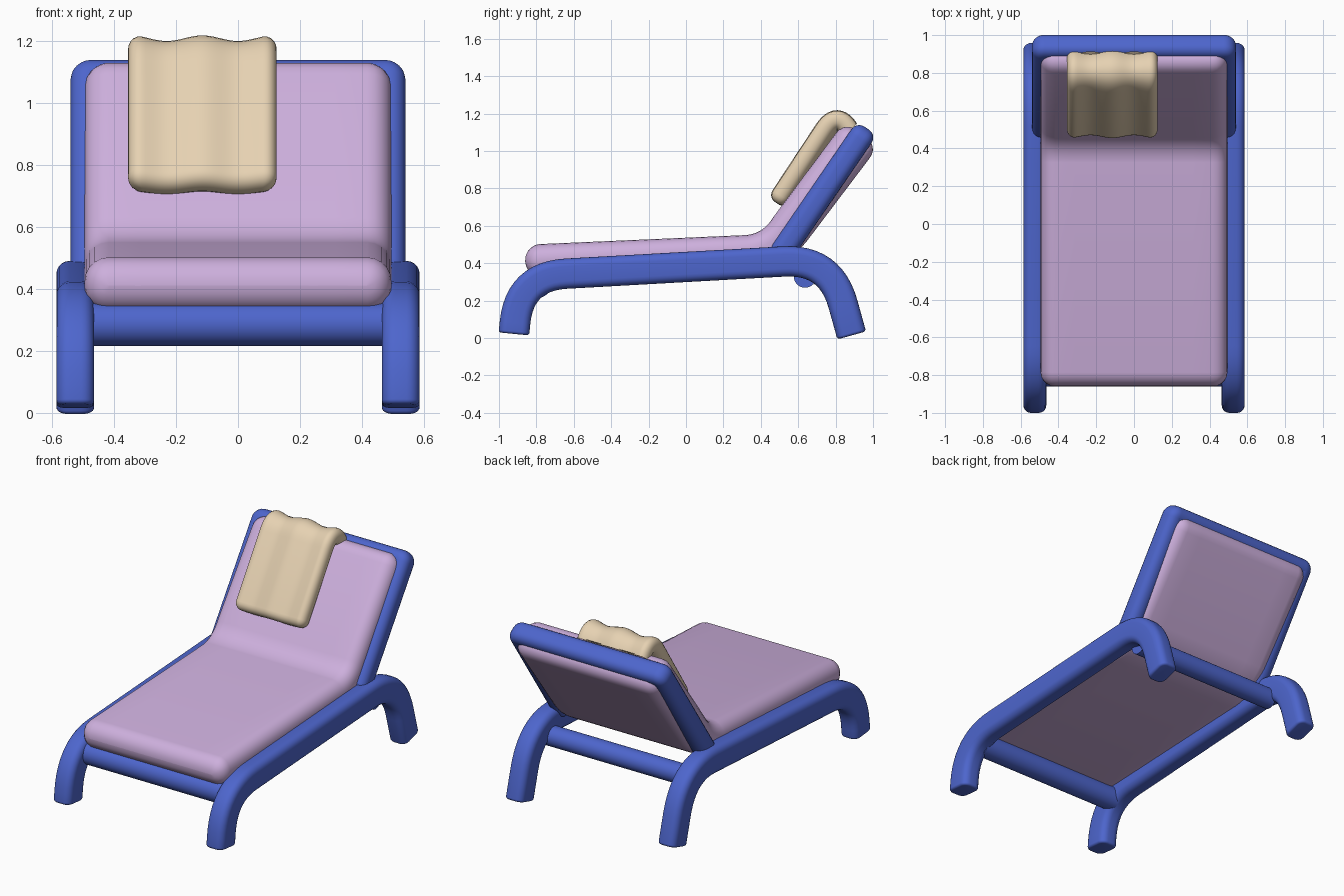
import bpy, bmesh, math
from mathutils import Vector

if "Cube" in bpy.data.objects:
    bpy.data.objects.remove(bpy.data.objects["Cube"])


def material(name, rgb):
    mat = bpy.data.materials.new(name)
    mat.use_nodes = True
    mat.diffuse_color = (*rgb, 1)
    mat.node_tree.nodes["Principled BSDF"].inputs["Base Color"].default_value = (*rgb, 1)
    return mat


BLUE = material("blue frame", (0.075, 0.132, 0.61))
LILAC = material("lilac fabric", (0.61, 0.43, 0.72))
SAND = material("sand towel", (0.79, 0.64, 0.445))

X, Y, Z = Vector((1, 0, 0)), Vector((0, 1, 0)), Vector((0, 0, 1))


def rounded_path(corners, dist, steps=12):
    """Polyline whose inner corners become smooth quadratic bends."""
    pts = [Vector(c) for c in corners]
    out = [pts[0]]
    for prev, corner, nxt in zip(pts, pts[1:], pts[2:]):
        a = corner + (prev - corner).normalized() * dist
        b = corner + (nxt - corner).normalized() * dist
        for i in range(steps + 1):
            t = i / steps
            out.append(a * (1 - t) ** 2 + corner * 2 * t * (1 - t) + b * t * t)
    return out + [pts[-1]]


def rounded_section(w, h, r, cuts, arc=5):
    """Rounded rectangle; the two long sides get extra cuts."""
    r = max(r, 0.002)
    pts = []
    for k, (sx, sy) in enumerate(((1, 1), (-1, 1), (-1, -1), (1, -1))):
        cx, cy = sx * (w / 2 - r), sy * (h / 2 - r)
        for i in range(arc + 1):
            ang = (k + i / arc) * math.pi / 2
            pts.append((cx + r * math.cos(ang), cy + r * math.sin(ang)))
        if k % 2 == 0:
            pts += [(cx * (1 - 2 * i / cuts), sy * h / 2) for i in range(1, cuts)]
    return pts


def finish(obj, mat):
    obj.data.materials.append(mat)
    bpy.ops.object.select_all(action='DESELECT')
    obj.select_set(True)
    bpy.context.view_layer.objects.active = obj
    bpy.ops.object.shade_smooth_by_angle(angle=math.radians(40))


def sweep(name, mat, path, width, heights, radius, end, origin=(0, 0, 0),
          axes=(Y, Z, X), cuts=1, wave=None):
    """Sweep a rounded rectangle along a planar path, rounding both ends."""
    A, B, C = axes
    origin = Vector(origin)
    first = (path[1] - path[0]).normalized()
    last = (path[-2] - path[-1]).normalized()
    arcs = [math.pi / 2 * i / 5 for i in range(6)]
    lead = [(end * (1 - math.cos(t)), end * (1 - math.sin(t))) for t in arcs]
    rings = [(path[0] + first * s, d) for s, d in lead]
    rings += [(p, 0) for p in path[1:-1]]
    rings += [(path[-1] + last * s, d) for s, d in reversed(lead)]
    bm, loops = bmesh.new(), []
    for i, (p, inset) in enumerate(rings):
        before, after = rings[max(i - 1, 0)][0], rings[min(i + 1, len(rings) - 1)][0]
        t = (after - before).normalized()
        n = Vector((-t.y, t.x))
        f = i / (len(rings) - 1)
        h = heights[0] * (1 - f) + heights[1] * f
        loop = []
        for c, v in rounded_section(width - 2 * inset, h - 2 * inset, radius - inset, cuts):
            q = p + n * (v + (wave(c) if wave else 0))
            loop.append(bm.verts.new(origin + A * q.x + B * q.y + C * c))
        loops.append(loop)
    for la, lb in zip(loops, loops[1:]):
        for j in range(len(la)):
            k = (j + 1) % len(la)
            bm.faces.new((la[j], la[k], lb[k], lb[j]))
    bm.faces.new(loops[0])
    bm.faces.new(loops[-1])
    bmesh.ops.recalc_face_normals(bm, faces=bm.faces)
    mesh = bpy.data.meshes.new(name)
    bm.to_mesh(mesh)
    bm.free()
    obj = bpy.data.objects.new(name, mesh)
    bpy.context.collection.objects.link(obj)
    finish(obj, mat)


# Side frames: legs and long rail in one bent beam
side = rounded_path([(-0.92, 0.022), (-0.89, 0.33), (0.772, 0.423), (0.886, 0.014)], 0.25)
for label, sign in (("left", 1), ("right", -1)):
    sweep(label + "_side_frame", BLUE, side, 0.122, (0.165, 0.158), 0.042, 0.015,
          origin=(sign * 0.525, 0, 0))

# Round bars joining the two side frames
for name, y, z, r in (("front_crossbar", -0.79, 0.286, 0.07),
                      ("rear_crossbar", 0.637, 0.33, 0.061)):
    bpy.ops.mesh.primitive_cylinder_add(vertices=32, radius=r, depth=1.0,
                                        location=(0, y, z), rotation=(0, math.pi / 2, 0))
    bar = bpy.context.object
    bar.name = name
    finish(bar, BLUE)

# Reclined backrest frame, an upside-down U
foot, top = Vector((0, 0.5, 0.44)), Vector((0, 0.936, 1.076))
lean = (top - foot).normalized()
length = (top - foot).length
u_shape = rounded_path([(-0.485, 0), (-0.485, length), (0.485, length), (0.485, 0)], 0.012, 8)
sweep("backrest_frame", BLUE, u_shape, 0.13, (0.11, 0.11), 0.05, 0.03,
      origin=foot, axes=(X, lean, X.cross(lean)))

# One-piece cushion for seat and back
cushion = rounded_path([(-0.86, 0.411), (0.47, 0.467), (0.938, 1.09)], 0.14)
sweep("cushion", LILAC, cushion, 0.99, (0.158, 0.242), 0.078, 0.078, cuts=8)

# Towel folded over the top of the back
drape = rounded_path([(0.487, 0.72), (0.81, 1.21), (0.885, 1.08)], 0.12)
sweep("towel", SAND, drape, 0.48, (0.1, 0.1), 0.045, 0.045, origin=(-0.115, 0, 0),
      cuts=32, wave=lambda c: 0.009 * math.cos(2 * math.pi * c / 0.23))
